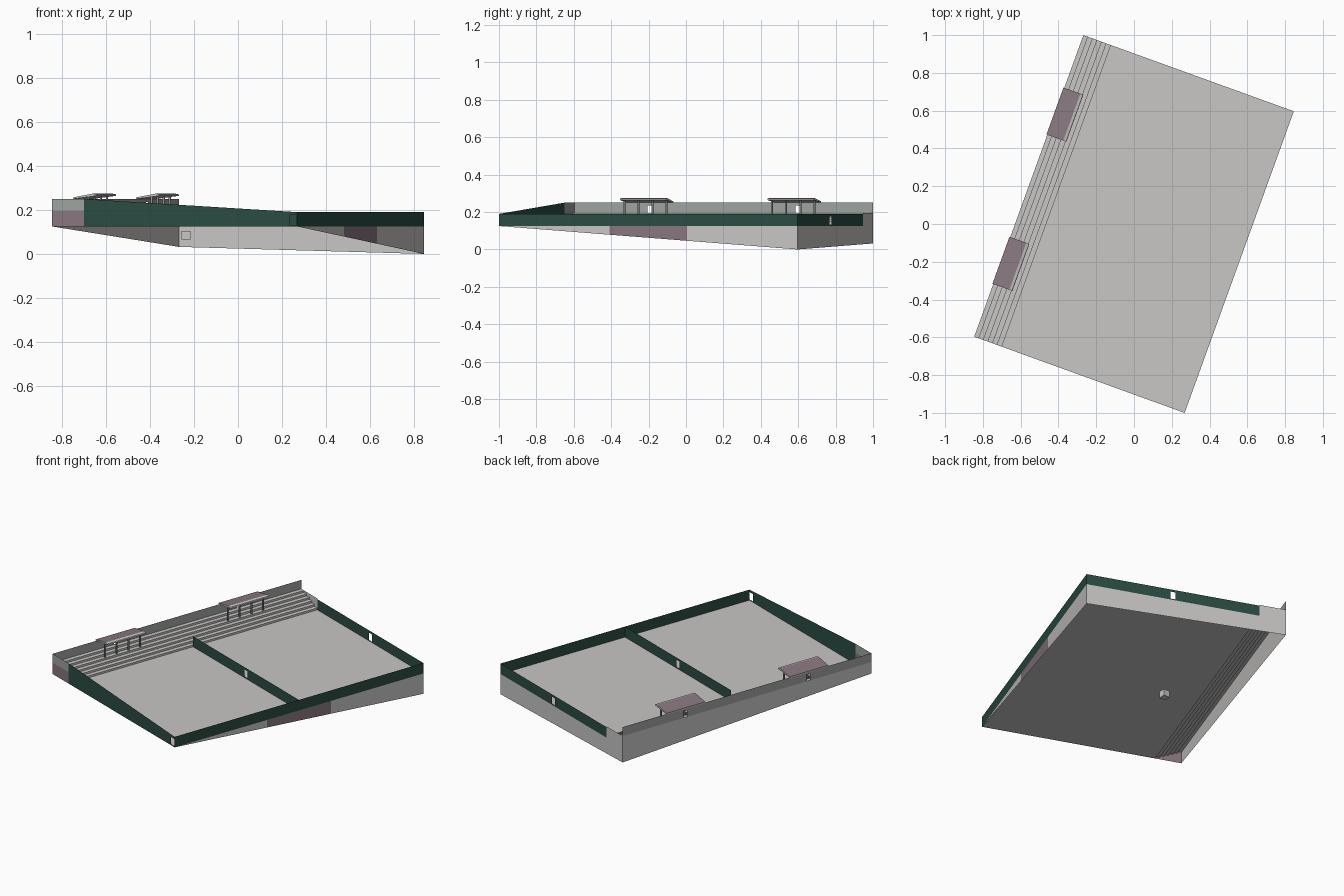
import bpy, bmesh, math

if "Cube" in bpy.data.objects:
    bpy.data.objects.remove(bpy.data.objects["Cube"])

ANGLE = math.radians(-19.9)      # the whole court is turned on plan
U, V = 0.5925, 0.849             # half width, half length (local axes)
S = -0.437                       # front edge of the stand
FLOOR, DECK, TOP, FENCE = 0.125, 0.195, 0.25, 0.19


def material(name, rgb):
    m = bpy.data.materials.new(name)
    m.diffuse_color = (*rgb, 1)
    m.use_nodes = True
    m.node_tree.nodes["Principled BSDF"].inputs["Base Color"].default_value = m.diffuse_color
    return m


concrete = material("light concrete", (0.58, 0.57, 0.56))
green = material("dark green", (0.023, 0.072, 0.055))
mauve = material("mauve", (0.25, 0.185, 0.215))
grey = material("grey green", (0.34, 0.37, 0.345))
steel = material("post grey", (0.3, 0.3, 0.3))


def make(name, faces, *mats, turn=True):
    """Object from a list of polygons (corner coordinate lists)."""
    bm = bmesh.new()
    for f in faces:
        bm.faces.new([bm.verts.new(p) for p in f])
    bmesh.ops.remove_doubles(bm, verts=bm.verts, dist=1e-5)
    me = bpy.data.meshes.new(name)
    bm.to_mesh(me)
    bm.free()
    for m in mats:
        me.materials.append(m)
    ob = bpy.data.objects.new(name, me)
    bpy.context.collection.objects.link(ob)
    if turn:
        ob.rotation_euler.z = ANGLE
    return ob


def wall(name, a, b, low, high, mat, holes=()):
    """Thin upright wall from a to b; low/high are (start, end) heights,
    holes are (start distance, end distance, bottom, top)."""
    length = math.dist(a, b)

    def point(d, z):
        t = d / length
        return (a[0] + (b[0] - a[0]) * t, a[1] + (b[1] - a[1]) * t, z)

    def at(pair, d):
        return pair[0] + (pair[1] - pair[0]) * d / length

    faces = []

    def strip(d0, d1, l0, l1, h0, h1):
        quad = [point(d0, l0), point(d1, l1), point(d1, h1), point(d0, h0)]
        if abs(l0 - h0) < 1e-6:
            quad.pop()
        elif abs(l1 - h1) < 1e-6:
            quad.pop(1)
        faces.append(quad)

    d = 0
    for s, e, zb, zt in holes:
        strip(d, s, at(low, d), at(low, s), at(high, d), at(high, s))
        strip(s, e, at(low, s), at(low, e), zb, zb)
        strip(s, e, zt, zt, at(high, s), at(high, e))
        d = e
    strip(d, length, at(low, d), at(low, length), at(high, d), at(high, length))
    return make(name, faces, mat)


def box_faces(x0, x1, y0, y1, z0, z1):
    p = [(x, y, z) for x in (x0, x1) for y in (y0, y1) for z in (z0, z1)]
    return [[p[i] for i in q] for q in
            ((0, 1, 3, 2), (4, 6, 7, 5), (0, 4, 5, 1), (2, 3, 7, 6), (0, 2, 6, 4), (1, 5, 7, 3))]


# playing floor
make("court_floor", [[(S, -V, FLOOR), (U, -V, FLOOR), (U, V, FLOOR), (S, V, FLOOR)]], concrete)

# stepped stand along the left side
N = 6
tread, rise = (S + U) / N, (DECK - FLOOR) / N
profile = [(S, FLOOR)]
for i in range(N):
    profile.append((S - i * tread, FLOOR + (i + 1) * rise))
    profile.append((S - (i + 1) * tread, FLOOR + (i + 1) * rise))
make("stand_steps", [[(a[0], -V, a[1]), (a[0], V, a[1]), (b[0], V, b[1]), (b[0], -V, b[1])]
                     for a, b in zip(profile, profile[1:])], concrete)

# retaining walls below the floor, following the sloping ground
BACK_L, BACK_R = 0.032, 0.0      # ground height at the two far corners


def ground(v):
    return FLOOR + (BACK_R - FLOOR) * (v + V) / (2 * V)


P = 0.22                         # half length of the coloured panel
for name, v0, v1, mat in (("right_base_front", -V, -P, concrete),
                          ("right_base_panel", -P, P, mauve),
                          ("right_base_back", P, V, concrete)):
    wall(name, (U, v0), (U, v1), (ground(v0), ground(v1)), (FLOOR, FLOOR), mat)
wall("back_base", (U, V), (-U, V), (BACK_R, BACK_L), (FLOOR, FLOOR), concrete)
wall("left_base", (-U, V), (-U, -V), (BACK_L, FLOOR), (DECK, DECK), concrete)

# ends of the stand
wall("stand_end_back", (S, V), (-U, V), (FLOOR, FLOOR), (DECK, DECK), concrete)
wall("stand_end_front", (-U, -V), (S, -V), (FLOOR, FLOOR), (DECK, DECK), mauve)

# parapet behind the stand, with an opening at each shelter
C = 0.42
wall("parapet", (-U, V), (-U, -V), (DECK, DECK), (TOP, TOP), grey,
     [(V - c - 0.012, V - c + 0.012, DECK + 0.001, 0.236) for c in (C, -C)])
wall("parapet_return", (-U, -V), (S, -V), (DECK, DECK), (TOP, TOP), grey)

# green fences with small openings
L = U - S
mid = [(L / 2 - 0.015, L / 2 + 0.015, 0.131, 0.176)]
wall("front_fence", (S, -V), (U, -V), (FLOOR, FLOOR), (TOP, FENCE), green,
     [(L - 0.036, L - 0.003, 0.131, 0.176)])
wall("right_fence", (U, -V), (U, V), (FLOOR, FLOOR), (FENCE, FENCE), green)
wall("back_fence", (U, V), (S, V), (FLOOR, FLOOR), (FENCE, FENCE), green, mid)
wall("middle_fence", (S, 0), (U, 0), (FLOOR, FLOOR), (FENCE, FENCE), green, mid)

# two shelters: tilted roof on a row of posts
for label, c in (("front", -C), ("back", C)):
    v0, v1 = c - 0.132, c + 0.132
    prof = [(-0.597, 0.250), (-0.485, 0.264), (-0.487, 0.271), (-0.502, 0.274), (-0.597, 0.257)]
    faces = [[(u, v0, z) for u, z in prof], [(u, v1, z) for u, z in reversed(prof)]]
    for a, b in zip(prof, prof[1:] + prof[:1]):
        faces.append([(a[0], v0, a[1]), (a[0], v1, a[1]), (b[0], v1, b[1]), (b[0], v0, b[1])])
    roof = make(label + "_shelter_roof", faces, concrete, mauve)
    roof.data.polygons[5].material_index = 1      # sloping top sheet
    posts = []
    for k in (-0.12, -0.04, 0.04, 0.12):
        posts += box_faces(-0.529, -0.521, c + k - 0.004, c + k + 0.004, FLOOR + 4 * rise, 0.26)
    make(label + "_shelter_posts", posts, steel)

# small block under the floor
make("under_block", box_faces(-0.256, -0.216, -0.035, 0.005, 0.065, 0.105), concrete, turn=False)
